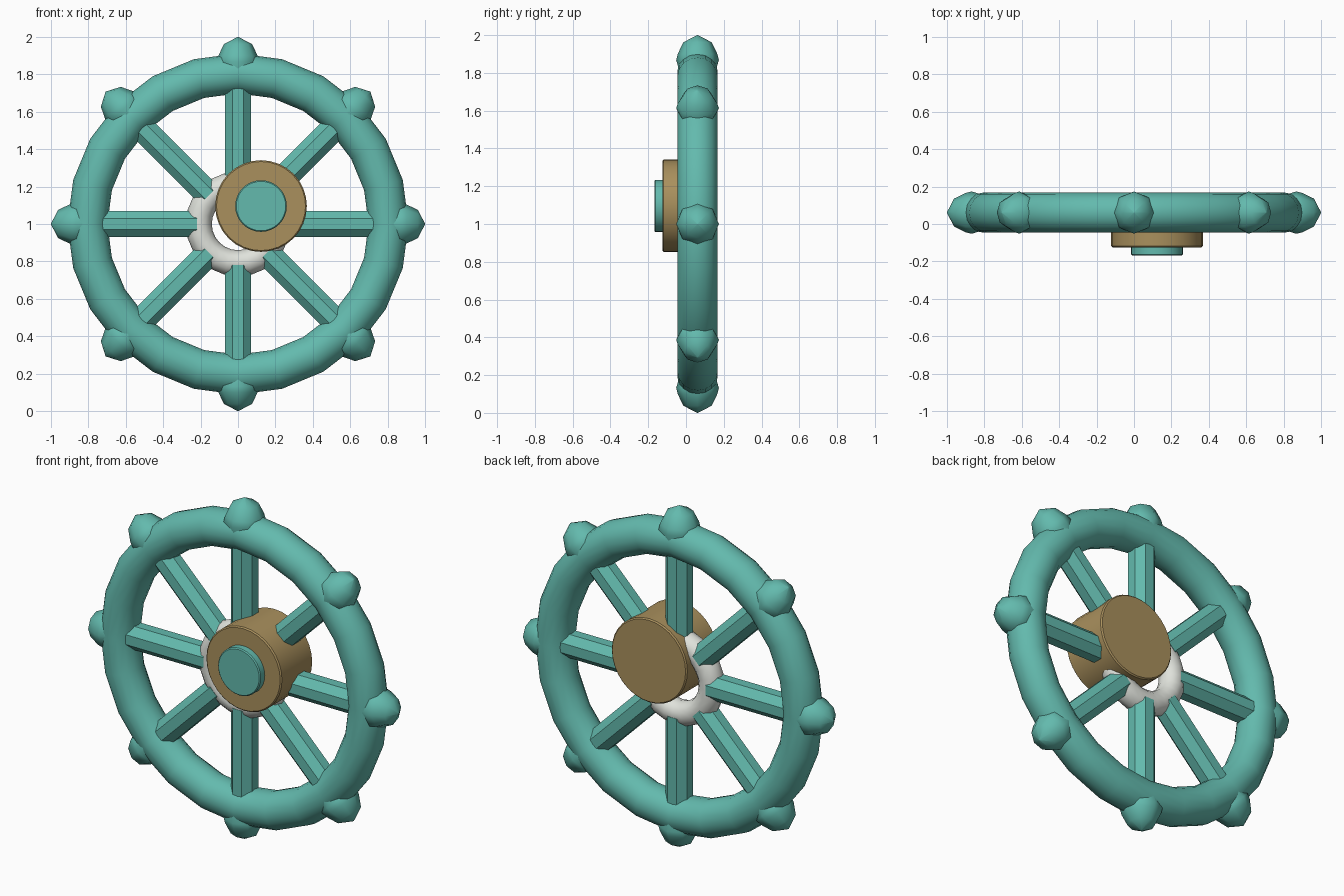
import bpy, bmesh
from math import pi, cos, sin
from mathutils import Matrix, Vector

cube = bpy.data.objects.get("Cube")
if cube:
    bpy.data.objects.remove(cube)

MID = Vector((0, 0.061, 1))      # centre of the wheel
HUB_X, HUB_Z = 0.123, 1.096      # the hub sits off centre


def material(name, color):
    m = bpy.data.materials.new(name)
    m.use_nodes = True
    m.diffuse_color = (*color, 1)
    m.node_tree.nodes["Principled BSDF"].inputs["Base Color"].default_value = (*color, 1)
    return m


teal = material("teal", (0.125, 0.49, 0.42))
brown = material("brown", (0.40, 0.28, 0.11))
white = material("off white", (0.74, 0.76, 0.71))


def finish(bm, name, mat, matrix, angle=None):
    bmesh.ops.recalc_face_normals(bm, faces=bm.faces)
    mesh = bpy.data.meshes.new(name)
    bm.to_mesh(mesh)
    bm.free()
    mesh.materials.append(mat)
    obj = bpy.data.objects.new(name, mesh)
    bpy.context.collection.objects.link(obj)
    obj.matrix_world = matrix
    if angle:
        bpy.ops.object.select_all(action='DESELECT')
        obj.select_set(True)
        bpy.context.view_layer.objects.active = obj
        bpy.ops.object.shade_smooth_by_angle(angle=angle)
    return obj


def lathe(name, mat, profile, sides, matrix, angle=None, turn=0):
    """Closed solid of revolution around local z from (radius, height) pairs."""
    bm = bmesh.new()
    rings = []
    for r, h in profile:
        rings.append([bm.verts.new((r * cos(turn + 2 * pi * i / sides),
                                    r * sin(turn + 2 * pi * i / sides), h))
                      for i in range(sides)])
    for a, b in zip(rings, rings[1:]):
        for i in range(sides):
            j = (i + 1) % sides
            bm.faces.new((a[i], a[j], b[j], b[i]))
    bm.faces.new(rings[0][::-1])
    bm.faces.new(rings[-1])
    return finish(bm, name, mat, matrix, angle)


def torus(name, mat, major, minor, segs, sides):
    """Ring standing in the xz plane around the wheel centre."""
    bm = bmesh.new()
    grid = []
    for i in range(segs):
        a = 2 * pi * i / segs
        row = []
        for k in range(sides):
            b = 2 * pi * k / sides
            r = major + minor * cos(b)
            row.append(bm.verts.new((r * cos(a), minor * sin(b), r * sin(a))))
        grid.append(row)
    for i in range(segs):
        for k in range(sides):
            n, m = (i + 1) % segs, (k + 1) % sides
            bm.faces.new((grid[i][k], grid[n][k], grid[n][m], grid[i][m]))
    return finish(bm, name, mat, Matrix.Translation(MID), pi)


# Rim and inner ring
torus("rim", teal, 0.805, 0.107, 24, 16)
torus("inner_ring", white, 0.21, 0.07, 24, 12)

# Eight spokes with a blunt knob on the rim outside each
for i in range(8):
    place = Matrix.Translation(MID) @ Matrix.Rotation(i * pi / 4, 4, 'Y')
    lathe(f"spoke_{i + 1}", teal, [(0.075, 0.218), (0.075, 0.8)], 8, place, turn=pi / 8)
    lathe(f"knob_{i + 1}", teal,
          [(0.09, 0.79), (0.113, 0.868), (0.105, 0.9), (0.075, 0.962), (0.002, 1.0)],
          8, place, angle=pi / 4)


def disc(name, mat, radius, front, back, bevel):
    """Bevelled round block along y at the hub position."""
    depth = back - front
    place = Matrix.Translation((HUB_X, back, HUB_Z)) @ Matrix.Rotation(pi / 2, 4, 'X')
    lathe(name, mat, [(radius - bevel, 0), (radius, bevel),
                      (radius, depth - bevel), (radius - bevel, depth)],
          32, place, angle=pi / 6)


# Hub block and its front cap
disc("hub", brown, 0.245, -0.125, 0.168, 0.007)
disc("hub_cap", teal, 0.138, -0.168, -0.10, 0.006)
